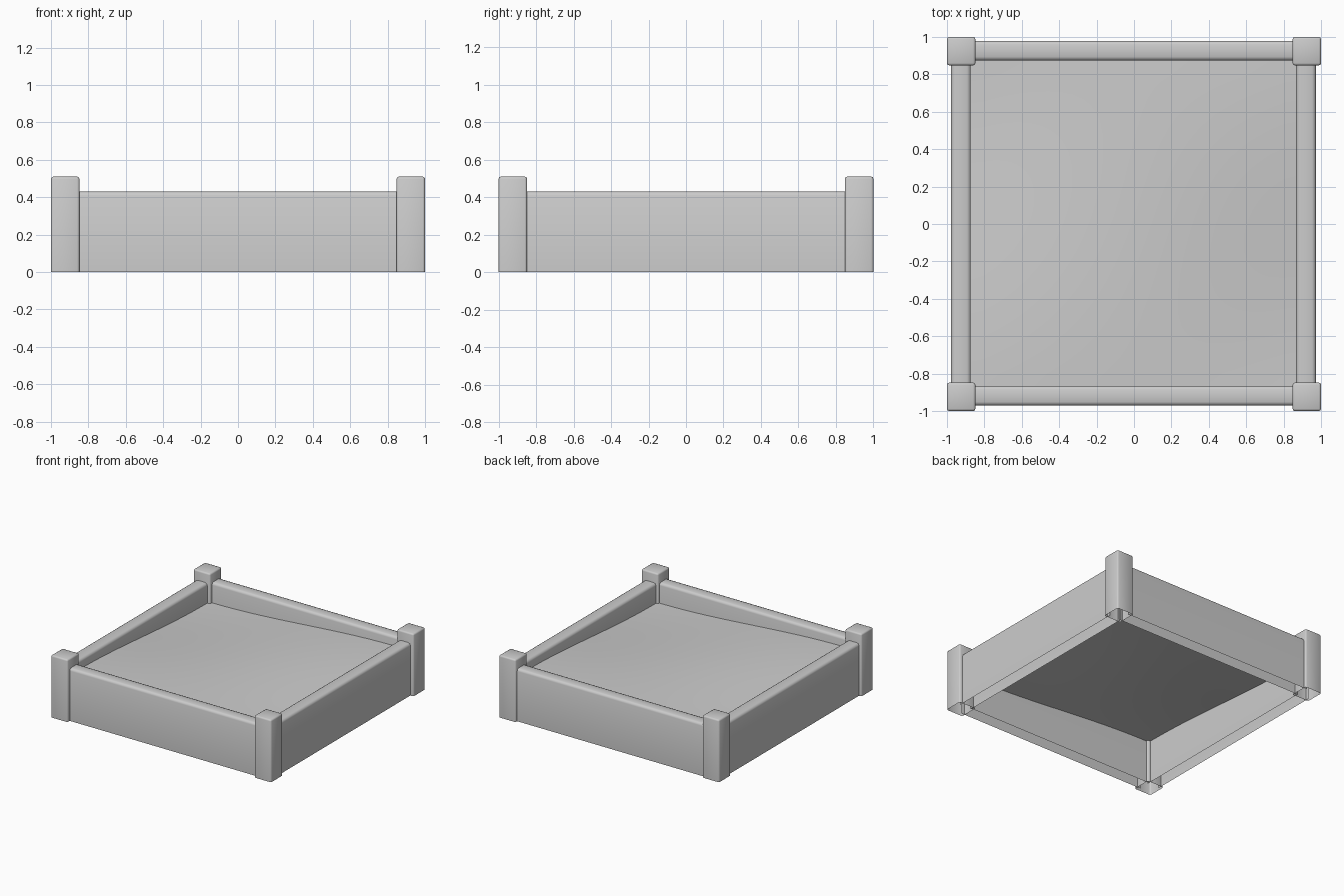
import bpy, bmesh, math

if "Cube" in bpy.data.objects:
    bpy.data.objects.remove(bpy.data.objects["Cube"])


def finish(bm, name):
    me = bpy.data.meshes.new(name)
    bm.normal_update()
    bm.to_mesh(me)
    bm.free()
    ob = bpy.data.objects.new(name, me)
    bpy.context.collection.objects.link(ob)
    bpy.ops.object.select_all(action='DESELECT')
    ob.select_set(True)
    bpy.context.view_layer.objects.active = ob
    return ob


def open_box(name, lo, hi, bevel, pick, drop):
    """Box from lo to hi; edges chosen by pick are rounded, faces chosen by drop are left open."""
    bm = bmesh.new()
    bmesh.ops.create_cube(bm, size=1)
    for v in bm.verts:
        v.co = [l + (h - l) * (c + 0.5) for l, h, c in zip(lo, hi, v.co)]
    bm.normal_update()
    bmesh.ops.delete(bm, geom=[f for f in bm.faces if drop(f.normal)], context='FACES_ONLY')
    edges = [e for e in bm.edges if len(e.link_faces) == 2 and pick(e)]
    bmesh.ops.bevel(bm, geom=edges, offset=bevel, segments=2, profile=0.5, affect='EDGES')
    finish(bm, name)
    bpy.ops.object.shade_smooth_by_angle(angle=math.radians(50))


# Corner posts: rounded, open underneath
for sx, side in ((-1, "left"), (1, "right")):
    for sy, end in ((-1, "front"), (1, "back")):
        cx, cy = sx * 0.924, sy * 0.924
        open_box(f"{end}_{side}_post", (cx - 0.076, cy - 0.076, 0), (cx + 0.076, cy + 0.076, 0.51),
                 0.012, lambda e: True, lambda n: n.z < -0.5)

# Side boards: rounded top edges, open underneath and at the ends hidden in the posts
L, T = 0.88, 0.43
for s, name in ((-1, "front"), (1, "back")):
    a, b = sorted((s * 0.87 + 0.004, s * 0.975 + 0.004))
    open_box(name + "_board", (-L, a, 0), (L, b, T), 0.02,
             lambda e: True, lambda n: n.z < -0.5 or abs(n.x) > 0.5)
for s, name in ((-1, "left"), (1, "right")):
    a, b = sorted((s * 0.87 - 0.003, s * 0.975 - 0.003))
    open_box(name + "_board", (a, -L, 0), (b, L, T), 0.02,
             lambda e: True, lambda n: n.z < -0.5 or abs(n.y) > 0.5)

# Soil: gently undulating sheet, higher at two opposite corners
bm = bmesh.new()
bmesh.ops.create_grid(bm, x_segments=24, y_segments=24, size=0.873)
for v in bm.verts:
    x, y = v.co.x, v.co.y
    v.co.z = 0.31 + 0.045 * math.sin(x * 1.8) * math.sin(y * 1.8)
finish(bm, "soil")
bpy.ops.object.shade_smooth()
